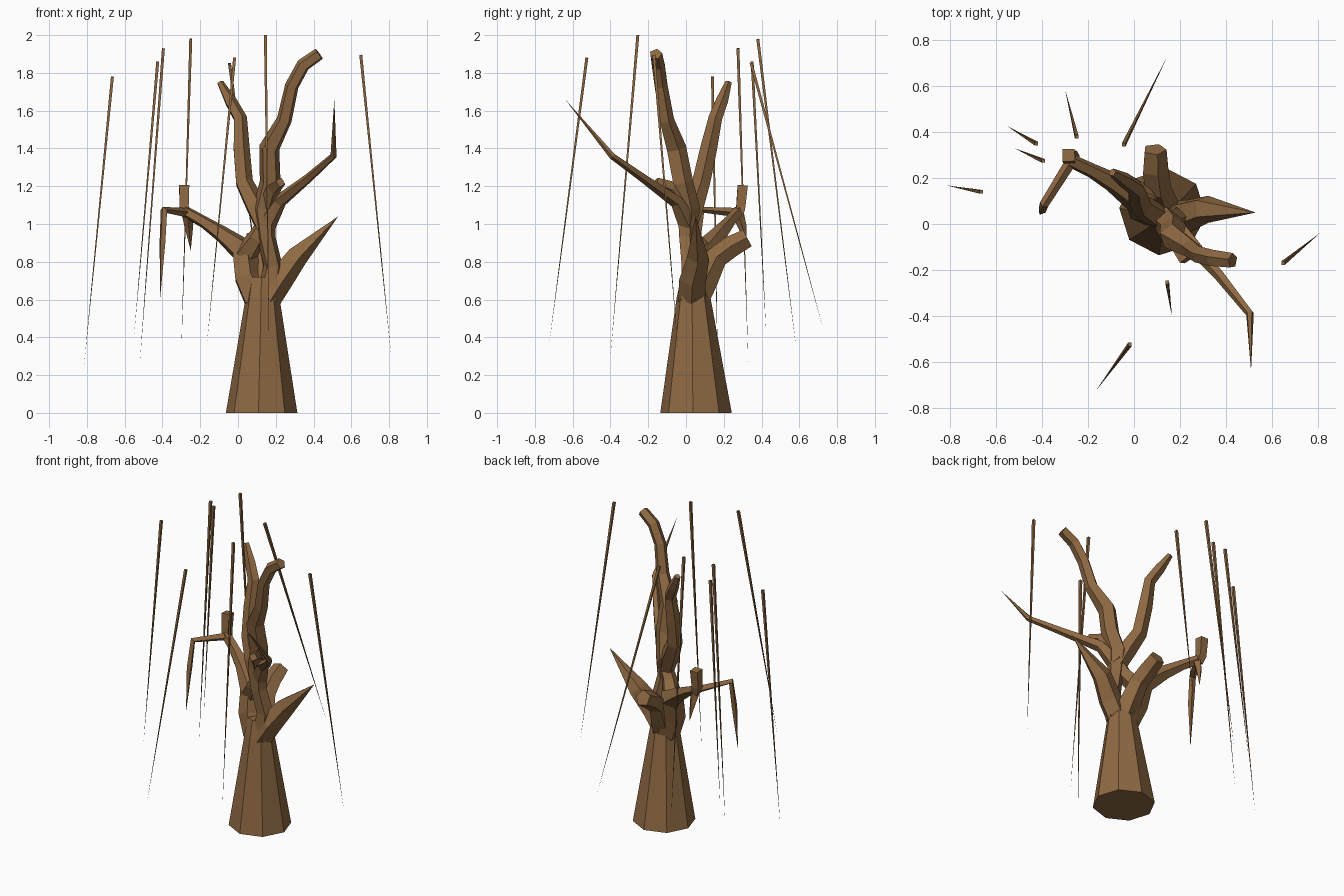
import bpy, bmesh, math
from mathutils import Vector

bark = bpy.data.materials.new("bark")
bark.diffuse_color = (0.27, 0.14, 0.055, 1)


def tube(name, pts, sides=5, phase=0.0, flat=False):
    """Faceted tube through (x, y, z, radius) points; tiny radius ends in a point."""
    bm = bmesh.new()
    pos = [Vector(p[:3]) for p in pts]
    n = len(pos)
    tangents = []
    for i in range(n):
        a, b = pos[max(i - 1, 0)], pos[min(i + 1, n - 1)]
        d1 = (pos[i] - a).normalized()
        d2 = (b - pos[i]).normalized()
        tangents.append(Vector((0, 0, 1)) if flat else (d1 + d2).normalized())
    ref = Vector((1, 0, 0))
    if abs(tangents[0].x) > 0.9:
        ref = Vector((0, 1, 0))
    u = (ref - tangents[0] * ref.dot(tangents[0])).normalized()
    rings = []
    for i in range(n):
        t = tangents[i]
        if i:
            u = tangents[i - 1].rotation_difference(t) @ u
        v = t.cross(u)
        r = pts[i][3]
        if r == 0:
            rings.append([bm.verts.new(pos[i])])
            continue
        angs = [phase + 2 * math.pi * k / sides for k in range(sides)]
        rings.append([bm.verts.new(pos[i] + r * (math.cos(a) * u + math.sin(a) * v))
                      for a in angs])
    for a, b in zip(rings, rings[1:]):
        for k in range(sides):
            j = (k + 1) % sides
            if len(b) == 1:
                bm.faces.new((a[k], a[j], b[0]))
            else:
                bm.faces.new((a[k], a[j], b[j], b[k]))
    bm.faces.new(rings[0][::-1])
    if len(rings[-1]) > 1:
        bm.faces.new(rings[-1])
    bmesh.ops.recalc_face_normals(bm, faces=bm.faces[:])
    me = bpy.data.meshes.new(name)
    bm.to_mesh(me)
    bm.free()
    me.materials.append(bark)
    ob = bpy.data.objects.new(name, me)
    bpy.context.collection.objects.link(ob)
    return ob


# Octagonal tapering trunk
tube("trunk", [(.125, .053, 0, .19), (.13, .04, .61, .09), (.13, .045, .72, .07)],
     8, math.radians(40), flat=True)

# Left bough with its stub, hanging twig and thorn
tube("left_bough", [(.10, .05, .60, .08), (.045, .07, .72, .075), (.03, .11, .86, .075),
                    (-.09, .18, .95, .045), (-.18, .23, 1.01, .033), (-.285, .28, 1.07, .03)])
tube("left_stub", [(-.27, .28, 1.04, .03), (-.285, .29, 1.09, .034), (-.285, .30, 1.205, .038)],
     4, math.pi / 4)
tube("hanging_twig", [(-.27, .28, 1.06, .025), (-.392, .085, 1.075, .02), (-.40, .06, .9, .018),
                      (-.412, .04, .61, 0)], 4)
tube("left_thorn", [(-.265, .28, 1.04, .03), (-.26, .30, .98, .022), (-.25, .32, .86, 0)], 4)

# Right and back boughs
tube("right_bough", [(.15, .03, .60, .075), (.22, .035, .71, .075), (.31, .065, .83, .062),
                     (.53, .05, 1.04, 0)], 5)
tube("back_bough", [(.13, .05, .60, .075), (.12, .10, .70, .072), (.10, .16, .82, .062),
                    (.09, .24, .88, .06), (.09, .325, .925, .052)], 5)

# Two strands that rejoin above the fork
tube("main_stem", [(.16, .03, .60, .07), (.185, .02, .78, .052), (.15, .005, .93, .05),
                   (.14, .01, 1.08, .065), (.17, -.02, 1.22, .058), (.165, -.055, 1.40, .057),
                   (.245, -.105, 1.55, .042), (.285, -.135, 1.73, .038), (.345, -.15, 1.84, .038),
                   (.43, -.16, 1.90, .034)], 5, .3)
tube("cross_strand", [(.04, .09, .84, .065), (.10, .03, .93, .05), (.15, .01, 1.02, .04)], 5)

# Upper left limb
tube("upper_left_limb", [(.14, .01, .98, .05), (.09, .04, 1.10, .058), (.03, .08, 1.22, .05),
                         (.015, .12, 1.40, .047), (.01, .155, 1.56, .038),
                         (-.04, .19, 1.65, .034), (-.095, .225, 1.75, .018)], 5)

# Thin front limb and short stub
tube("front_limb", [(.15, .01, 1.0, .055), (.22, -.05, 1.12, .038), (.37, -.22, 1.24, .025),
                    (.505, -.39, 1.36, .018), (.51, -.64, 1.66, 0)], 5)
tube("front_stub", [(.16, -.01, 1.10, .05), (.19, -.08, 1.19, .04), (.225, -.16, 1.22, .028)], 4)

# Loose slivers: thick top, pointed foot
slivers = [((-.665, .14, 1.78), (-.815, .168, .25)), ((-.425, .35, 1.86), (-.55, .425, .41)),
           ((-.395, .275, 1.93), (-.52, .33, .26)), ((-.25, .38, 1.98), (-.30, .585, .33)),
           ((-.045, .345, 1.85), (.145, .73, .43)), ((-.018, -.525, 1.88), (-.165, -.725, .36)),
           ((.145, -.255, 2.0), (.165, -.40, .30)), ((.65, -.17, 1.895), (.81, -.04, .31))]
for top, foot in slivers:
    tube("sliver", [(*top, .011), (*foot, 0)], 4, math.pi / 4)
